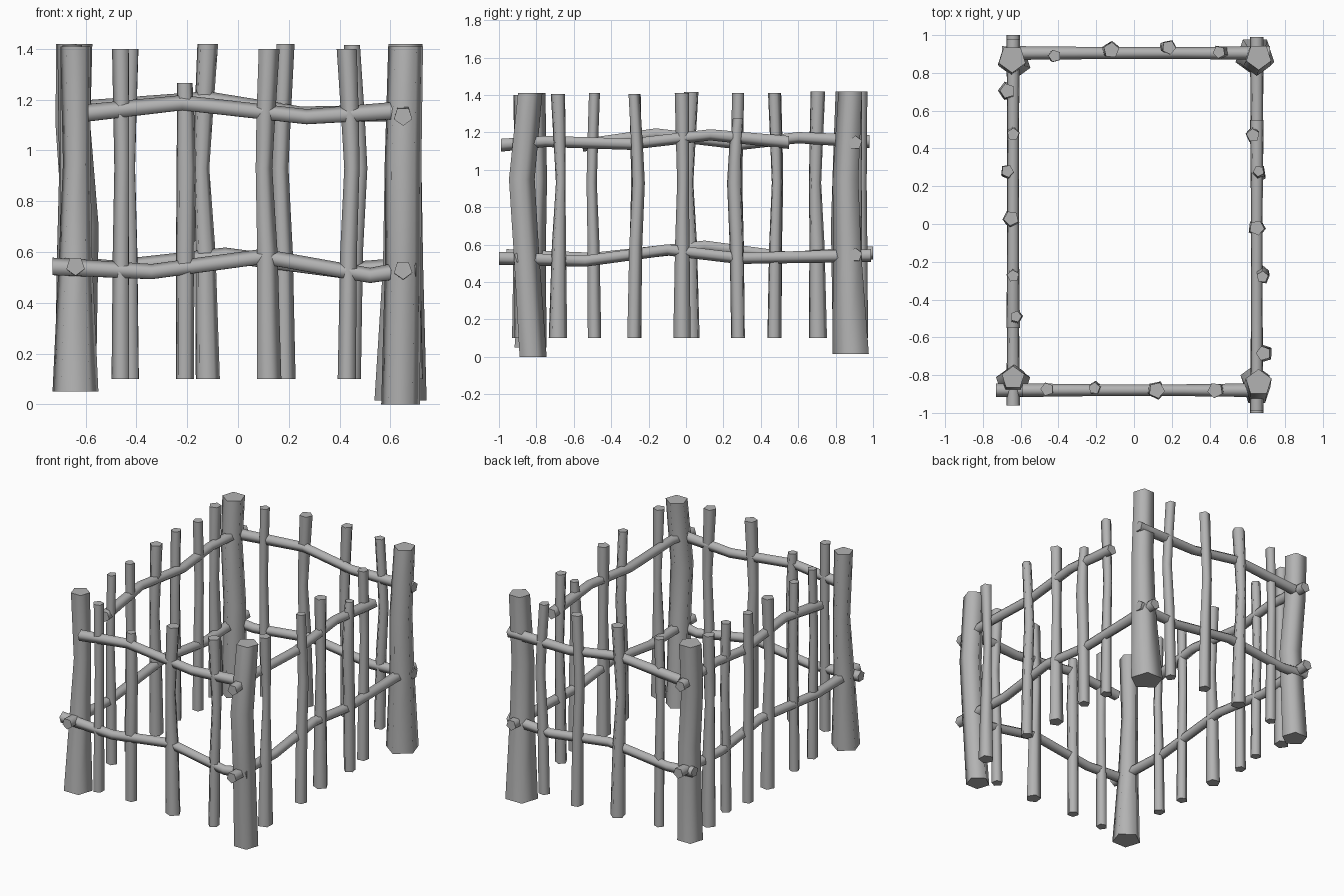
import bpy
import bmesh
import math
from mathutils import Vector

SIDES = 5

start_cube = bpy.data.objects.get("Cube")
if start_cube:
    bpy.data.objects.remove(start_cube, do_unlink=True)

# One plain grey for all the timber
timber = bpy.data.materials.new("weathered_grey_wood")
timber.use_nodes = True
GREY = (0.45, 0.45, 0.45, 1.0)
timber.diffuse_color = GREY
timber.node_tree.nodes["Principled BSDF"].inputs["Base Color"].default_value = GREY


def branch(name, path, radii, normal, phase=0.0):
    """Five-sided tube along a bent path; every ring is square to the normal."""
    normal = Vector(normal)
    u = Vector((1, 0, 0)) if abs(normal.x) < 0.5 else Vector((0, 1, 0))
    v = normal.cross(u)
    bm = bmesh.new()
    rings = []
    for point, radius in zip(path, radii):
        ring = []
        for i in range(SIDES):
            a = phase + math.tau * i / SIDES
            offset = (u * math.cos(a) + v * math.sin(a)) * radius
            ring.append(bm.verts.new(Vector(point) + offset))
        rings.append(ring)
    for low, high in zip(rings, rings[1:]):
        for i in range(SIDES):
            j = (i + 1) % SIDES
            bm.faces.new((low[i], low[j], high[j], high[i])).smooth = True
    # Flat sawn ends with crisp rims
    for ring in (rings[0], rings[-1]):
        cap = bm.faces.new(ring)
        for edge in cap.edges:
            edge.smooth = False
    bmesh.ops.recalc_face_normals(bm, faces=bm.faces)
    mesh = bpy.data.meshes.new(name)
    bm.to_mesh(mesh)
    bm.free()
    mesh.materials.append(timber)
    obj = bpy.data.objects.new(name, mesh)
    bpy.context.collection.objects.link(obj)
    return obj


# Heavy corner posts: (x, y, z, radius) from foot to top
corner_posts = {
    "front_left": [(.64, -.825, 0, .08), (.65, -.86, .55, .075),
                   (.65, -.885, .95, .076), (.66, -.84, 1.41, .072)],
    "front_right": [(-.64, -.84, .05, .095), (-.64, -.82, .55, .07),
                    (-.635, -.8, .95, .057), (-.64, -.815, 1.41, .063)],
    "back_left": [(.64, .89, .015, .108), (.65, .87, .55, .083),
                  (.65, .86, .95, .076), (.66, .885, 1.42, .07)],
    "back_right": [(-.64, .87, .06, .085), (-.62, .85, .7, .075),
                   (-.65, .86, 1.1, .072), (-.645, .875, 1.42, .075)],
}
for corner, rings in corner_posts.items():
    branch(corner + "_corner_post", [r[:3] for r in rings], [r[3] for r in rings],
           (0, 0, 1), math.pi / 2 if corner.startswith("front") else -math.pi / 2)

# Thin upright stakes: x, y, top, sideways bend, foot radius, waist radius, top radius
stakes = {
    "front": [(-.46, -.875, 1.4, .005, .038, .032, .036),
              (-.21, -.87, 1.265, .005, .037, .04, .032),
              (.12, -.88, 1.4, -.02, .051, .035, .044),
              (.43, -.88, 1.4, .02, .038, .032, .042)],
    "back": [(-.42, .89, 1.4, -.01, .036, .03, .034),
             (-.12, .92, 1.42, -.025, .05, .033, .043),
             (.185, .935, 1.42, -.02, .042, .034, .038),
             (.45, .91, 1.415, .03, .038, .033, .034)],
    "left": [(.685, -.685, 1.405, .015, .052, .027, .04),
             (.68, -.28, 1.405, .025, .04, .035, .032),
             (.65, -.02, 1.41, .005, .049, .033, .041),
             (.66, .28, 1.275, -.02, .039, .041, .03),
             (.63, .47, 1.41, .015, .04, .03, .036)],
    "right": [(-.67, .705, 1.42, -.015, .051, .034, .041),
              (-.64, .475, 1.41, .015, .036, .03, .034),
              (-.67, .28, 1.41, -.01, .038, .034, .034),
              (-.65, .03, 1.415, -.02, .048, .033, .041),
              (-.64, -.275, 1.405, .01, .036, .032, .033),
              (-.625, -.49, 1.41, -.015, .038, .029, .031)],
}
for side, row in stakes.items():
    across = side in ("front", "back")
    for n, (x, y, top, bend, foot, waist, head) in enumerate(row):
        path = []
        for z, share in ((.1, 0), (.6, .35), (.93, 1), (1.13, .65), (top, 0)):
            shift = bend * share
            path.append((x + shift, y, z) if across else (x, y + shift, z))
        radii = (foot, (foot + waist) / 2, waist, (waist + head) / 2, head)
        branch(f"{side}_stake_{n + 1}", path, radii, (0, 0, 1), 0.6 + n * 0.9)

# Rails: fixed coordinate of the side, then (distance along, height) points
rails = {
    "front_upper": (-.88, [(-.59, 1.145), (-.22, 1.185), (.27, 1.13), (.64, 1.155)]),
    "front_lower": (-.88, [(-.73, .54), (-.34, .52), (.1, .58), (.52, .505), (.7, .535)]),
    "back_upper": (.905, [(-.6, 1.16), (-.12, 1.2), (.25, 1.14), (.72, 1.145)]),
    "back_lower": (.905, [(-.7, .55), (-.5, .535), (-.05, .585), (.4, .525), (.72, .545)]),
    "left_upper": (.65, [(-.99, 1.135), (-.75, 1.155), (-.3, 1.14), (.13, 1.19), (.55, 1.15)]),
    "left_lower": (.65, [(-1, .53), (-.54, .515), (-.1, .575), (.28, .53), (.99, .545)]),
    "right_upper": (-.64, [(-.55, 1.135), (-.16, 1.195), (.3, 1.14), (.6, 1.175), (.98, 1.155)]),
    "right_lower": (-.64, [(-.96, .545), (-.5, .53), (.1, .595), (.55, .535), (1, .56)]),
}
for name, (fixed, points) in rails.items():
    across = name.startswith(("front", "back"))
    path = [(d, fixed, z) if across else (fixed, d, z) for d, z in points]
    radii = [.038 if i in (0, len(points) - 1) else .033 for i in range(len(points))]
    branch(name + "_rail", path, radii, (1, 0, 0) if across else (0, 1, 0), 0.3)
